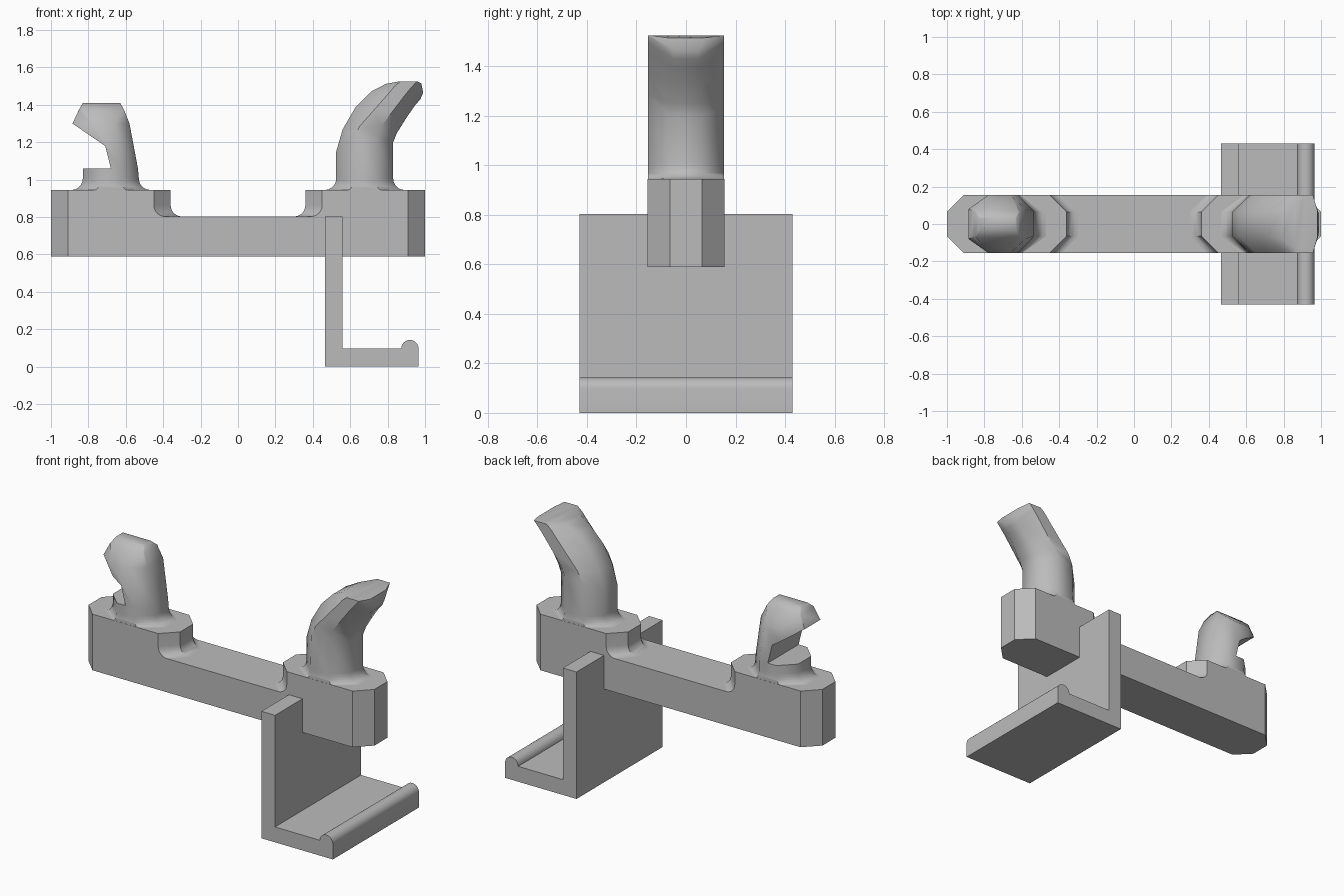
import bpy, bmesh, math

if "Cube" in bpy.data.objects:
    bpy.data.objects.remove(bpy.data.objects["Cube"])

grey = bpy.data.materials.new("plain grey")
grey.diffuse_color = (0.5, 0.5, 0.5, 1)
grey.use_nodes = True
grey.node_tree.nodes["Principled BSDF"].inputs["Base Color"].default_value = grey.diffuse_color


def make(name, bm, angle=30):
    """Turn a bmesh into a finished object."""
    bmesh.ops.recalc_face_normals(bm, faces=bm.faces)
    mesh = bpy.data.meshes.new(name)
    bm.to_mesh(mesh)
    bm.free()
    mesh.materials.append(grey)
    ob = bpy.data.objects.new(name, mesh)
    bpy.context.collection.objects.link(ob)
    smooth(ob, angle)
    return ob


def smooth(ob, angle):
    bpy.ops.object.select_all(action='DESELECT')
    bpy.context.view_layer.objects.active = ob
    ob.select_set(True)
    bpy.ops.object.shade_smooth_by_angle(angle=math.radians(angle))


def loft(name, rings, angle=30):
    """Skin a stack of equal-length rings and cap both ends."""
    bm = bmesh.new()
    vs = [[bm.verts.new(p) for p in r] for r in rings]
    n = len(rings[0])
    for a, b in zip(vs, vs[1:]):
        for i in range(n):
            j = (i + 1) % n
            bm.faces.new((a[i], a[j], b[j], b[i]))
    bm.faces.new(vs[0])
    bm.faces.new(vs[-1])
    return make(name, bm, angle)


def extrude_y(name, profile, half):
    return loft(name, [[(x, y, z) for x, z in profile] for y in (-half, half)])


def octagon(l, lc, rc, r, tl=0.065, h=0.154, tr=0.065):
    """Eight-sided section from its left, left corner, right corner and right (x, z)."""
    half = [(l, tl), (lc, h), (rc, h), (r, tr)]
    pts = [(p[0], y, p[1]) for p, y in half]
    return pts + [(x, -y, z) for x, y, z in reversed(pts)]


def level(z, l, lc, rc, r, t=0.065, h=0.154):
    return octagon((l, z), (lc, z), (rc, z), (r, z), t, h, t)


# Long bar with chamfered ends
loft("bar", [level(z, -1, -0.91, 0.91, 1, h=0.155) for z in (0.59, 0.803)])

# Raised pads, with a fillet where the inner end meets the bar
for side, name in ((-1, "left_pad"), (1, "right_pad")):
    rings = []
    steps = [(0.70, 0.06)]
    for i in range(7):
        a = math.radians(15 * i)
        steps.append((0.803 + 0.06 * (1 - math.cos(a)), 0.06 * (1 - math.sin(a))))
    steps.append((0.945, 0))
    for z, d in steps:
        ring = level(z, -1, -0.91, -0.45 + d, -0.36 + d, h=0.155)
        rings.append([(-side * x, y, z) for x, y, z in ring])
    loft(name, rings)


def flare(l, lc, rc, r):
    """Curved foot sections that blend a column into its pad."""
    rings = [level(0.90, l - 0.06, lc - 0.025, rc + 0.025, r + 0.06)]
    for i in range(6):
        a = math.radians(18 * i)
        d = 0.06 * (1 - math.sin(a))
        rings.append(level(0.945 + 0.06 * (1 - math.cos(a)),
                           l - d, lc - d * 0.4, rc + d * 0.4, r + d))
    return rings


# Left post with a faceted head
post = loft("left_post", flare(-0.83, -0.74, -0.62, -0.53) + [
    level(1.06, -0.83, -0.74, -0.62, -0.535),
    level(1.30, -0.885, -0.78, -0.66, -0.58, 0.08),
    level(1.375, -0.85, -0.845, -0.615, -0.61, 0.065, 0.073),
    level(1.41, -0.83, -0.825, -0.635, -0.63, 0.03, 0.035)], 47)

# Notch under the head
cutter = extrude_y("notch_cutter", [(-0.68, 1.06), (-0.71, 1.18), (-0.885, 1.30),
                                    (-1.1, 1.30), (-1.1, 1.06)], 0.3)
cutter.hide_render = True
mod = post.modifiers.new("notch", 'BOOLEAN')
mod.operation = 'DIFFERENCE'
mod.object = cutter
bpy.context.view_layer.objects.active = post
bpy.ops.object.modifier_apply(modifier=mod.name)
bpy.data.objects.remove(cutter)
smooth(post, 47)

# Right horn, bending outward to a flat-topped tip
loft("right_horn", flare(0.525, 0.615, 0.74, 0.83) + [
    octagon((0.525, 1.15), (0.62, 1.22), (0.74, 1.23), (0.83, 1.20)),
    octagon((0.56, 1.27), (0.65, 1.285), (0.765, 1.285), (0.85, 1.25)),
    octagon((0.63, 1.39), (0.725, 1.37), (0.83, 1.37), (0.90, 1.33), tr=0.06),
    octagon((0.71, 1.47), (0.80, 1.455), (0.895, 1.455), (0.945, 1.395), tr=0.055),
    octagon((0.79, 1.512), (0.835, 1.497), (0.93, 1.497), (0.975, 1.43), 0.08, tr=0.05),
    octagon((0.86, 1.525), (0.868, 1.525), (0.955, 1.524), (0.99, 1.465), 0.13, tr=0.05),
    octagon((0.90, 1.525), (0.91, 1.525), (0.958, 1.525), (0.98, 1.515), 0.12, 0.15, 0.075)],
    47)

# Bracket plate with a foot and a rounded lip
lip = [(0.919 + 0.046 * math.cos(math.pi * i / 12), 0.097 + 0.046 * math.sin(math.pi * i / 12))
       for i in range(13)]
extrude_y("bracket", [(0.465, 0), (0.965, 0)] + lip +
          [(0.56, 0.097), (0.56, 0.803), (0.465, 0.803)], 0.43)
